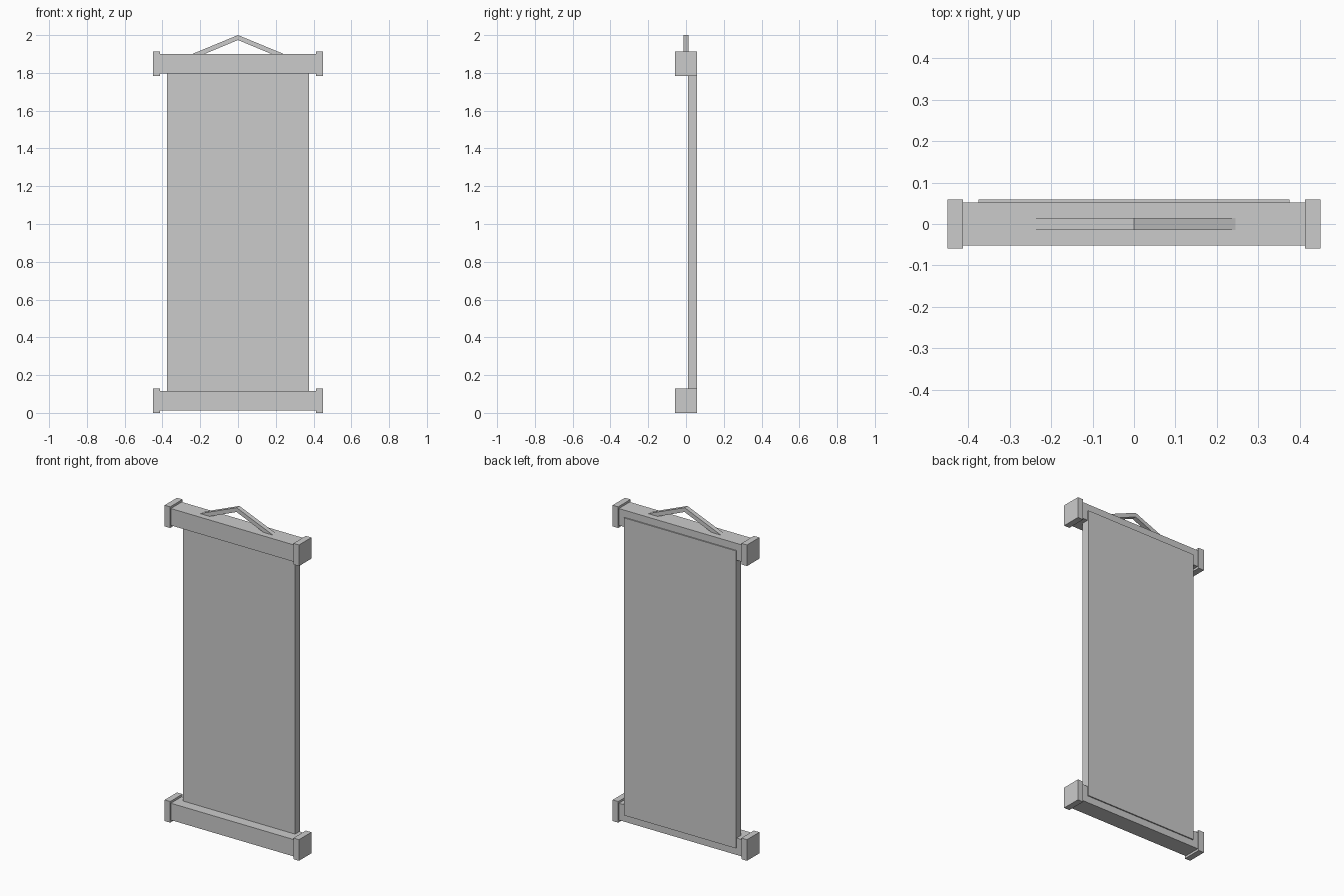
import bpy
import bmesh

if "Cube" in bpy.data.objects:
    bpy.data.objects.remove(bpy.data.objects["Cube"])


def box(name, x, y, z):
    """Box from (min, max) ranges on each axis."""
    bm = bmesh.new()
    bmesh.ops.create_cube(bm, size=1)
    for v in bm.verts:
        v.co = [lo if c < 0 else hi for c, (lo, hi) in zip(v.co, (x, y, z))]
    return finish(name, bm)


def prism(name, profile, half_depth):
    """Extrude an (x, z) profile along y."""
    bm = bmesh.new()
    face = bm.faces.new([bm.verts.new((x, -half_depth, z)) for x, z in profile])
    ext = bmesh.ops.extrude_face_region(bm, geom=[face])["geom"]
    moved = [g for g in ext if isinstance(g, bmesh.types.BMVert)]
    bmesh.ops.translate(bm, verts=moved, vec=(0, 2 * half_depth, 0))
    bmesh.ops.recalc_face_normals(bm, faces=bm.faces)
    return finish(name, bm)


def finish(name, bm):
    mesh = bpy.data.meshes.new(name)
    bm.to_mesh(mesh)
    bm.free()
    obj = bpy.data.objects.new(name, mesh)
    bpy.context.collection.objects.link(obj)
    return obj


# Hanging panel, set into the back of both rods
box("cloth_panel", (-0.375, 0.375), (0.01, 0.059), (0.055, 1.856))

# Square rods with a larger cap on each end
for level, z in (("bottom", 0.064), ("top", 1.848)):
    box(level + "_rod", (-0.415, 0.415), (-0.052, 0.052), (z - 0.051, z + 0.051))
    for side, s in (("left", -1), ("right", 1)):
        ends = sorted((s * 0.413, s * 0.45))
        box(f"{level}_{side}_cap", ends, (-0.059, 0.059), (z - 0.064, z + 0.064))

# Bent hanging cord, its feet sunk slightly into the top rod
prism("hanging_cord",
      [(-0.25, 1.897), (0, 2.0), (0.25, 1.897), (0.24, 1.874), (0, 1.974), (-0.24, 1.874)],
      0.014)
